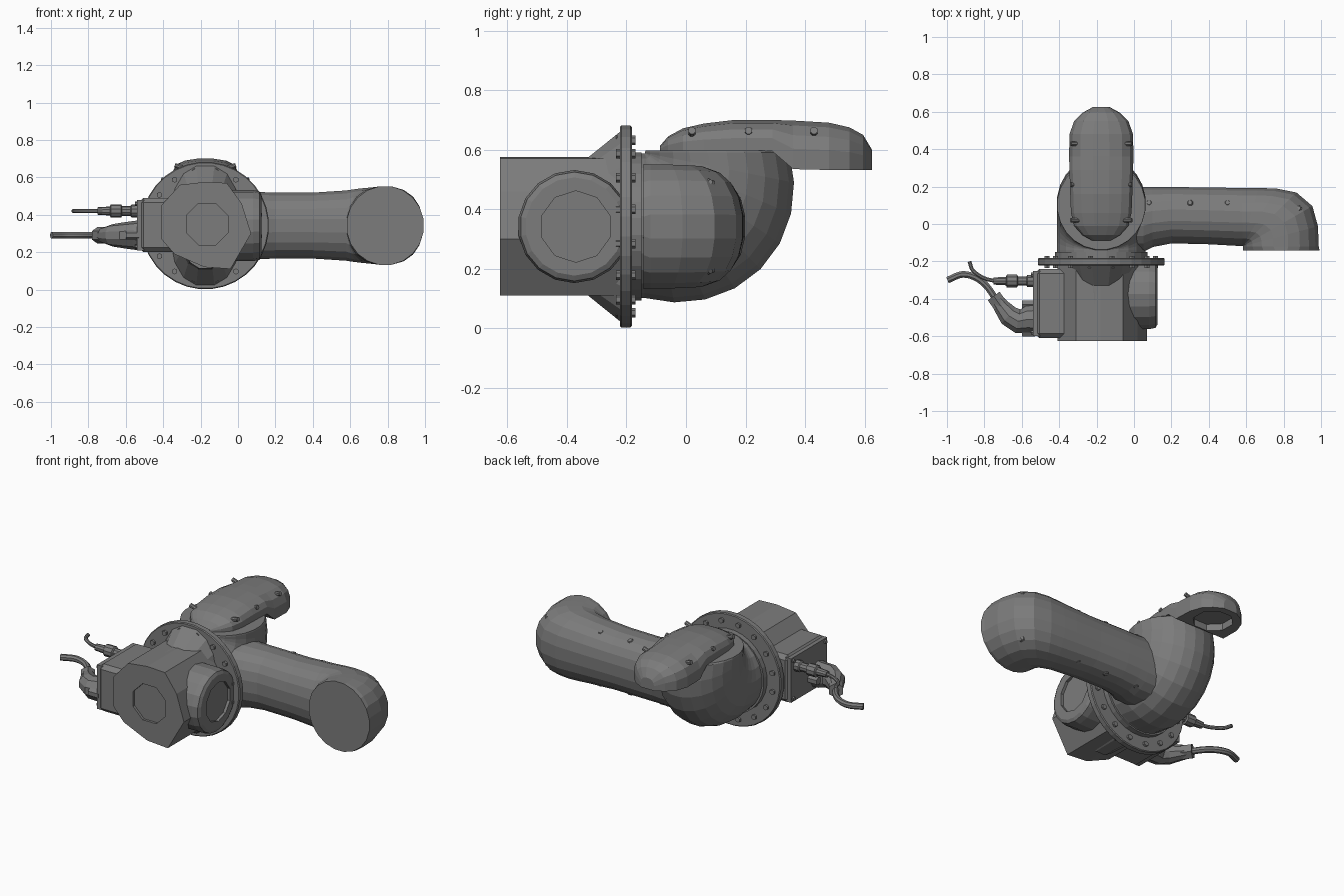
import bpy, bmesh, math
from mathutils import Vector as V

if "Cube" in bpy.data.objects:
    bpy.data.objects.remove(bpy.data.objects["Cube"])

X, Y, Z = V((1, 0, 0)), V((0, 1, 0)), V((0, 0, 1))
CX, CZ = -0.175, 0.342          # main axis of the base

grey = bpy.data.materials.new("cast_metal_grey")
grey.use_nodes = True
grey.diffuse_color = (0.2, 0.2, 0.2, 1)
grey.node_tree.nodes["Principled BSDF"].inputs["Base Color"].default_value = (0.2, 0.2, 0.2, 1)


def ring(c, u, v, ru, rv, n=20, power=2.0):
    """Superellipse section around c in the plane of u and v."""
    pts = []
    for i in range(n):
        a = math.tau * (i + 0.5) / n
        ca, sa = math.cos(a), math.sin(a)
        e = 2 / power
        pts.append(V(c) + u * ru * math.copysign(abs(ca) ** e, ca)
                   + v * rv * math.copysign(abs(sa) ** e, sa))
    return pts


def loft(name, rings):
    """Skin a list of equal sections and cap both ends."""
    bm = bmesh.new()
    rows = [[bm.verts.new(p) for p in r] for r in rings]
    n = len(rows[0])
    for a, b in zip(rows, rows[1:]):
        for i in range(n):
            j = (i + 1) % n
            bm.faces.new((a[i], a[j], b[j], b[i]))
    bm.faces.new(rows[0][::-1])
    bm.faces.new(rows[-1])
    bmesh.ops.recalc_face_normals(bm, faces=bm.faces)
    me = bpy.data.meshes.new(name)
    bm.to_mesh(me)
    bm.free()
    me.materials.append(grey)
    ob = bpy.data.objects.new(name, me)
    bpy.context.collection.objects.link(ob)
    return ob


def tube(name, path, radii, n=10):
    """Round sections along a path, one radius per point."""
    path = [V(p) for p in path]
    rings = []
    for i, p in enumerate(path):
        t = (path[min(i + 1, len(path) - 1)] - path[max(i - 1, 0)]).normalized()
        u = t.cross(Y if abs(t.z) > 0.9 else Z).normalized()
        rings.append(ring(p, u, t.cross(u), radii[i], radii[i], n))
    return loft(name, rings)


def rod(name, a, b, r, n=10):
    return tube(name, [a, b], [r, r], n)


def cut(ob, cutter):
    cutter.hide_render = True
    cutter.hide_viewport = True
    cutter.display_type = 'WIRE'
    m = ob.modifiers.new("recess", 'BOOLEAN')
    m.operation, m.solver, m.object = 'DIFFERENCE', 'EXACT', cutter


def bevel(ob, width, segments=1):
    m = ob.modifiers.new("edges", 'BEVEL')
    m.width, m.segments = width, segments
    m.limit_method = 'ANGLE'


def smooth_path(pts, steps=6):
    """Catmull-Rom points through a short path."""
    p = [V(q) for q in pts]
    p = [2 * p[0] - p[1]] + p + [2 * p[-1] - p[-2]]
    out = []
    for a, b, c, d in zip(p, p[1:], p[2:], p[3:]):
        for k in range(steps):
            t = k / steps
            out.append(0.5 * (2 * b + (c - a) * t + (2 * a - 5 * b + 4 * c - d) * t * t
                              + (3 * b - a - 3 * c + d) * t ** 3))
    return out + [p[-2]]


# Base housing: faceted front block, running back to the flange
outline = [(-0.41, 0.45), (-0.31, 0.56), (-0.18, 0.575), (-0.06, 0.57), (0.02, 0.46),
           (0.07, 0.30), (-0.04, 0.11), (-0.18, 0.12), (-0.34, 0.19), (-0.41, 0.27)]
housing = loft("base_housing", [[V((x, y, z)) for x, z in outline] for y in (-0.625, -0.2)])
cut(housing, rod("housing_recess_cutter", (-0.165, -0.7, 0.35), (-0.165, -0.61, 0.35), 0.12, 8))

# Flare that widens up and down into the flange
loft("base_flare", [ring((CX, y, CZ), X, Z, rx, rz, 16, 2.4)
                    for y, rx, rz in ((-0.5, 0.13, 0.232), (-0.33, 0.15, 0.235),
                                      (-0.22, 0.19, 0.325), (-0.2, 0.19, 0.325))])

# Mounting flange and its bolts
flange = rod("mounting_flange", (CX, -0.222, CZ), (CX, -0.182, CZ), 0.341, 32)
bevel(flange, 0.005)
for i in range(16):
    a = math.tau * (i + 0.5) / 16
    x, z = CX + 0.295 * math.cos(a), CZ + 0.295 * math.sin(a)
    rod("flange_bolt", (x, -0.235, z), (x, -0.17, z), 0.016, 6)

# Side port on the left of the base
port = tube("side_port", [(-0.12, -0.375, CZ), (0.08, -0.375, CZ), (0.115, -0.375, CZ),
                          (0.125, -0.375, CZ)], [0.19, 0.19, 0.183, 0.165], 18)
cut(port, rod("port_recess_cutter", (0.108, -0.37, CZ), (0.2, -0.37, CZ), 0.12, 10))

# Connector box on the right of the base
box = loft("connector_box", [[V((x, y, z)) for y, z in ((-0.61, 0.2), (-0.24, 0.2), (-0.24, 0.49), (-0.61, 0.49))]
                             for x in (-0.53, -0.28)])
bevel(box, 0.025)
plate = loft("connector_plate", [[V((x, y, z)) for y, z in ((-0.6, 0.21), (-0.25, 0.21), (-0.25, 0.48), (-0.6, 0.48))]
                                 for x in (-0.54, -0.5)])
for y in (-0.58, -0.27):
    for z in (0.23, 0.46):
        rod("plate_screw", (-0.55, y, z), (-0.53, y, z), 0.012, 6)

# Thin signal plug and cable
px, pr = (-0.53, -0.57, -0.575, -0.62, -0.625, -0.68, -0.685, -0.75), \
         (0.034, 0.034, 0.026, 0.026, 0.036, 0.036, 0.024, 0.02)
tube("signal_plug", [(x, -0.305, 0.42) for x in px], pr)
path = smooth_path([(-0.74, -0.305, 0.42), (-0.8, -0.29, 0.42), (-0.86, -0.25, 0.42), (-0.88, -0.2, 0.42)])
tube("signal_cable", path, [0.011] * len(path), 8)

# Large power plug with angled outlet and cable
path = [(-0.53, -0.51, 0.29), (-0.57, -0.51, 0.29), (-0.62, -0.52, 0.29), (-0.67, -0.49, 0.29),
        (-0.71, -0.44, 0.29), (-0.75, -0.385, 0.29)]
tube("power_plug", path, [0.08, 0.075, 0.068, 0.06, 0.045, 0.034])
rod("power_plug_nut", (-0.715, -0.435, 0.29), (-0.75, -0.385, 0.29), 0.045, 6)
for y in (-0.58, -0.43):
    rod("power_plug_latch", (-0.53, y, 0.29), (-0.6, y, 0.29), 0.025, 6)
path = smooth_path([(-0.74, -0.4, 0.29), (-0.79, -0.33, 0.29), (-0.85, -0.285, 0.29),
                    (-0.92, -0.27, 0.29), (-0.997, -0.3, 0.29)])
tube("power_cable", path, [0.019] * len(path), 8)

# Turning collar and shoulder elbow, bending from the base axis up to the top
rod("turning_collar", (CX, -0.19, CZ), (CX, -0.15, CZ), 0.25, 28)
rings = [ring((CX, -0.17, 0.345), X, -Z, 0.238, 0.245, 24)]
for i in range(9):
    t = math.pi / 2 * i / 8
    d = -Z * math.cos(t) + Y * math.sin(t)
    h = (0.49 + 0.065 * math.sin(2 * t)) / 2
    rings.append(ring(V((CX, -0.14, 0.59)) + d * h, X, d, 0.238, h, 24))
rings.append(ring((CX, 0.1, 0.598), X, Y, 0.236, 0.238, 24))
loft("shoulder_elbow", rings)

# Side arm: straight run, then an elbow turning to the front
rings = []
for x, y0, y1, rz in ((-0.1, -0.15, 0.2, 0.19), (0.05, -0.15, 0.2, 0.19), (0.1, -0.125, 0.2, 0.182),
                      (0.2, -0.105, 0.2, 0.178), (0.4, -0.11, 0.196, 0.178)):
    rings.append(ring((x, (y0 + y1) / 2, CZ), Y, Z, (y1 - y0) / 2, rz, 20, 2.3))
reach = (0.315, 0.325, 0.36, 0.41, 0.434, 0.42, 0.41)
for i, r in enumerate(reach):
    t = math.pi / 2 * i / 6
    d = Y * math.cos(t) + X * math.sin(t)
    rings.append(ring(V((0.58, -0.12, CZ)) + d * r / 2, d, Z, r / 2, 0.19 + 0.021 * math.sin(t), 20, 2.25))
rings.append(ring((0.787, -0.142, CZ), X, Z, 0.208, 0.212, 20))
loft("side_arm", rings)

# Cover screws along the arm, above and below
for side in (1, -1):
    for x in (0.08, 0.3, 0.5, 0.65, 0.88):
        z = CZ + side * (0.157 if x < 0.8 else 0.145)
        y = 0.11 if x < 0.8 else 0.08
        tube("arm_cover_screw", [(x, y, z), (x, y + 0.005, z + side * 0.012)], [0.022, 0.012], 8)

# Upper link: crowned capsule whose far end drops to an open joint
stations = ((-0.088, 0.05, 0.598, 0.612), (-0.06, 0.1, 0.595, 0.645), (-0.01, 0.145, 0.595, 0.672),
            (0.06, 0.162, 0.595, 0.688), (0.16, 0.166, 0.595, 0.7), (0.29, 0.17, 0.595, 0.7),
            (0.36, 0.172, 0.535, 0.698), (0.48, 0.17, 0.532, 0.691), (0.55, 0.145, 0.532, 0.675),
            (0.595, 0.1, 0.532, 0.65), (0.625, 0.045, 0.532, 0.6))
profile = ((-1, 0), (-1, 0.42), (-0.9, 0.7), (-0.65, 0.9), (-0.25, 1),
           (0.25, 1), (0.65, 0.9), (0.9, 0.7), (1, 0.42), (1, 0))
link = loft("upper_link", [[V((CX + u * w, y, z0 + h * (z1 - z0))) for u, h in profile]
                           for y, w, z0, z1 in stations])
cut(link, rod("link_recess_cutter", (CX, 0.475, 0.5), (CX, 0.475, 0.575), 0.115, 8))
rod("link_turning_collar", (CX, 0.08, 0.58), (CX, 0.08, 0.61), 0.155, 24)

# Small screws on the upper link and shoulder
for side in (1, -1):
    for y in (0.02, 0.21, 0.43):
        rod("link_cover_screw", (CX + side * 0.12, y, 0.65), (CX + side * 0.163, y, 0.665), 0.013, 8)
    rod("shoulder_screw", (CX + side * 0.1, 0.28, 0.48), (CX + side * 0.112, 0.315, 0.48), 0.02, 8)
